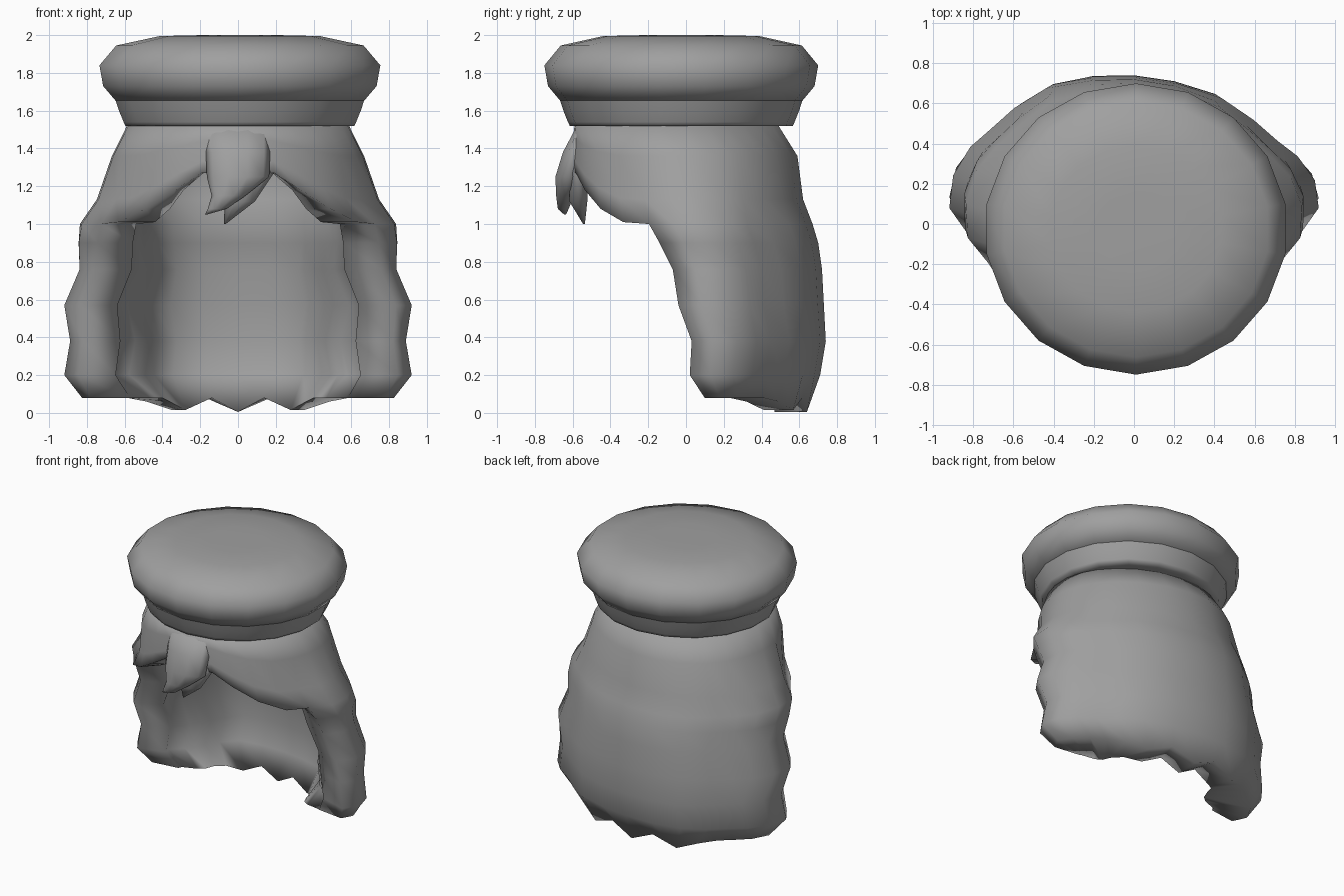
import bpy, bmesh
from math import sin, cos, acos, degrees, radians, pi

cube = bpy.data.objects.get("Cube")
if cube:
    bpy.data.objects.remove(cube)

grey = bpy.data.materials.new("plain grey")
grey.use_nodes = True
colour = (0.35, 0.35, 0.35, 1)
grey.diffuse_color = colour
grey.node_tree.nodes["Principled BSDF"].inputs["Base Color"].default_value = colour


def finish(bm, name, angle):
    bmesh.ops.recalc_face_normals(bm, faces=bm.faces)
    mesh = bpy.data.meshes.new(name)
    bm.to_mesh(mesh)
    bm.free()
    mesh.materials.append(grey)
    ob = bpy.data.objects.new(name, mesh)
    bpy.context.collection.objects.link(ob)
    bpy.ops.object.select_all(action='DESELECT')
    ob.select_set(True)
    bpy.context.view_layer.objects.active = ob
    bpy.ops.object.shade_smooth_by_angle(angle=radians(angle))


def loft(name, rings, angle):
    """Skin a stack of vertex rings and cap both ends."""
    bm = bmesh.new()
    loops = [[bm.verts.new(p) for p in ring] for ring in rings]
    n = len(loops[0])
    for lo, hi in zip(loops, loops[1:]):
        for i in range(n):
            bm.faces.new((lo[i], lo[(i + 1) % n], hi[(i + 1) % n], hi[i]))
    bm.faces.new(loops[0])
    bm.faces.new(loops[-1])
    finish(bm, name, angle)


def oval(x, y, z, w, d, sides, turn=0.0):
    steps = [2 * pi * (i + turn) / sides for i in range(sides)]
    return [(x + w * cos(t), y + d * sin(t), z) for t in steps]


def lathe(name, profile, sides=18):
    loft(name, [oval(0.01, -0.025, z, r, 0.96 * r, sides, 0.5) for r, z in profile], 80)


# Soft cap and the band under it
lathe("cap_crown", [(0.6, 1.65), (0.67, 1.655), (0.735, 1.73), (0.755, 1.84),
                    (0.665, 1.945), (0.43, 1.995), (0.2, 2.0)])
lathe("cap_band", [(0.56, 1.52), (0.615, 1.52), (0.625, 1.54), (0.65, 1.6), (0.67, 1.66)])

# Hair cross-sections: height, half width, centre y, half depth, y of the open front edge
SECTIONS = [(1.52, 0.59, -0.05, 0.54, 0), (1.36, 0.67, -0.01, 0.6, 0),
            (1.13, 0.75, 0.01, 0.61, 0), (1.0, 0.84, 0.04, 0.63, -0.2),
            (0.9, 0.85, 0.07, 0.63, -0.14), (0.76, 0.84, 0.09, 0.63, -0.07),
            (0.57, 0.92, 0.1, 0.63, -0.04), (0.38, 0.89, 0.11, 0.63, 0.03),
            (0.2, 0.92, 0.11, 0.6, 0.02), (0.08, 0.84, 0.09, 0.55, 0.1)]
# Per column, from the middle of the front to the middle of the back
ANGLES = [0, 8, 16, 27, 40, 54, 68, 80, 95, 110, 122, 135, 149, 165, 180]
THICK = [0.03, 0.03, 0.04, 0.1, 0.2, 0.24, 0.2, 0.26, 0.32, 0.3, 0.26, 0.21] + [0.17] * 3
FRINGE = [1.27, 1.27, 1.27, 1.18, 1.08, 1.01]
NARROW = {4: 0.97, 5: 0.94, 6: 0.93}
HEM = {10: 0.08, 11: 0.06, 12: 0.015, 13: 0.08, 14: 0.005}
EDGE = len(FRINGE)


def section(z):
    for hi, lo in zip(SECTIONS, SECTIONS[1:]):
        if z >= lo[0]:
            f = (hi[0] - z) / (hi[0] - lo[0])
            return [a + (b - a) * f for a, b in zip(hi, lo)]
    return SECTIONS[-1]


def hair_point(row, col, side, inner):
    z = SECTIONS[row][0]
    theta = ANGLES[col]
    if row < 4 and col < EDGE:
        z = 1.52 + (FRINGE[col] - 1.52) * (1.52 - z) / 0.52
    _, a, cy, b, front = section(z)
    if row >= 4:
        start = degrees(acos((cy - front) / b))
        theta = start + (theta - ANGLES[EDGE]) * (180 - start) / (180 - ANGLES[EDGE])
    if row >= 2:
        a *= NARROW.get(col, 1)
    if row >= 3:
        # flatten the back corners
        corner = 0.06 * max(0, 1 - abs(theta - 128) / 25)
        a, b = a - corner / 2, b - corner
    if inner:
        thick = THICK[col] * (0.1, 0.15, 0.5)[row] if row < 3 else THICK[col]
        a, b = a - max(thick, 0.02), b - max(thick, 0.02)
    if row == len(SECTIONS) - 1:
        z = HEM.get(col, z)
    t = radians(theta)
    y = cy - b * cos(t)
    if col == EDGE and row > 3 and inner:
        # round off the open edge of the side locks
        y += 0.03
    if theta > 90:
        # the back is a little fuller on the right
        y -= 0.03 * side * abs(sin(2 * t))
    return (side * a * sin(t), y, z)


# Hair shell: outer wall, inner wall, and a rim joining them
bm = bmesh.new()
last = len(ANGLES) - 1
ring = [(c, 1) for c in range(last + 1)] + [(c, -1) for c in range(last - 1, 0, -1)]
outer, lining = [{(r, k): bm.verts.new(hair_point(r, k[0], k[1], inner))
                  for r in range(len(SECTIONS)) for k in ring if r < 4 or k[0] >= EDGE}
                 for inner in (False, True)]
twin = {outer[k]: lining[k] for k in outer}
for r in range(len(SECTIONS) - 1):
    for i, k in enumerate(ring):
        nxt = ring[(i + 1) % len(ring)]
        keys = [(r, k), (r, nxt), (r + 1, nxt), (r + 1, k)]
        if all(q in outer for q in keys):
            bm.faces.new([outer[q] for q in keys])
            bm.faces.new([lining[q] for q in reversed(keys)])
rim = [e for e in bm.edges if len(e.link_faces) == 1 and e.verts[0] in twin]
for e in rim:
    p, q = e.verts
    bm.faces.new((p, q, twin[q], twin[p]))
finish(bm, "hair", 120)


def strand(name, path):
    """Tapered strand along points of x, y, z, half width, half depth."""
    loft(name, [oval(*p, 10) for p in path], 80)


# Two pointed strands hanging in the middle of the fringe
strand("fringe_strand_front", [(0, -0.53, 1.52, 0.17, 0.05), (0, -0.585, 1.38, 0.17, 0.07),
                               (0, -0.62, 1.25, 0.165, 0.075), (-0.05, -0.64, 1.15, 0.09, 0.05),
                               (-0.11, -0.65, 1.08, 0.05, 0.03), (-0.17, -0.64, 1.05, 0.005, 0.005)])
strand("fringe_strand_back", [(0.03, -0.54, 1.48, 0.13, 0.03), (0.04, -0.57, 1.27, 0.15, 0.05),
                              (0.01, -0.57, 1.12, 0.08, 0.05), (-0.07, -0.54, 1.0, 0.005, 0.005)])
